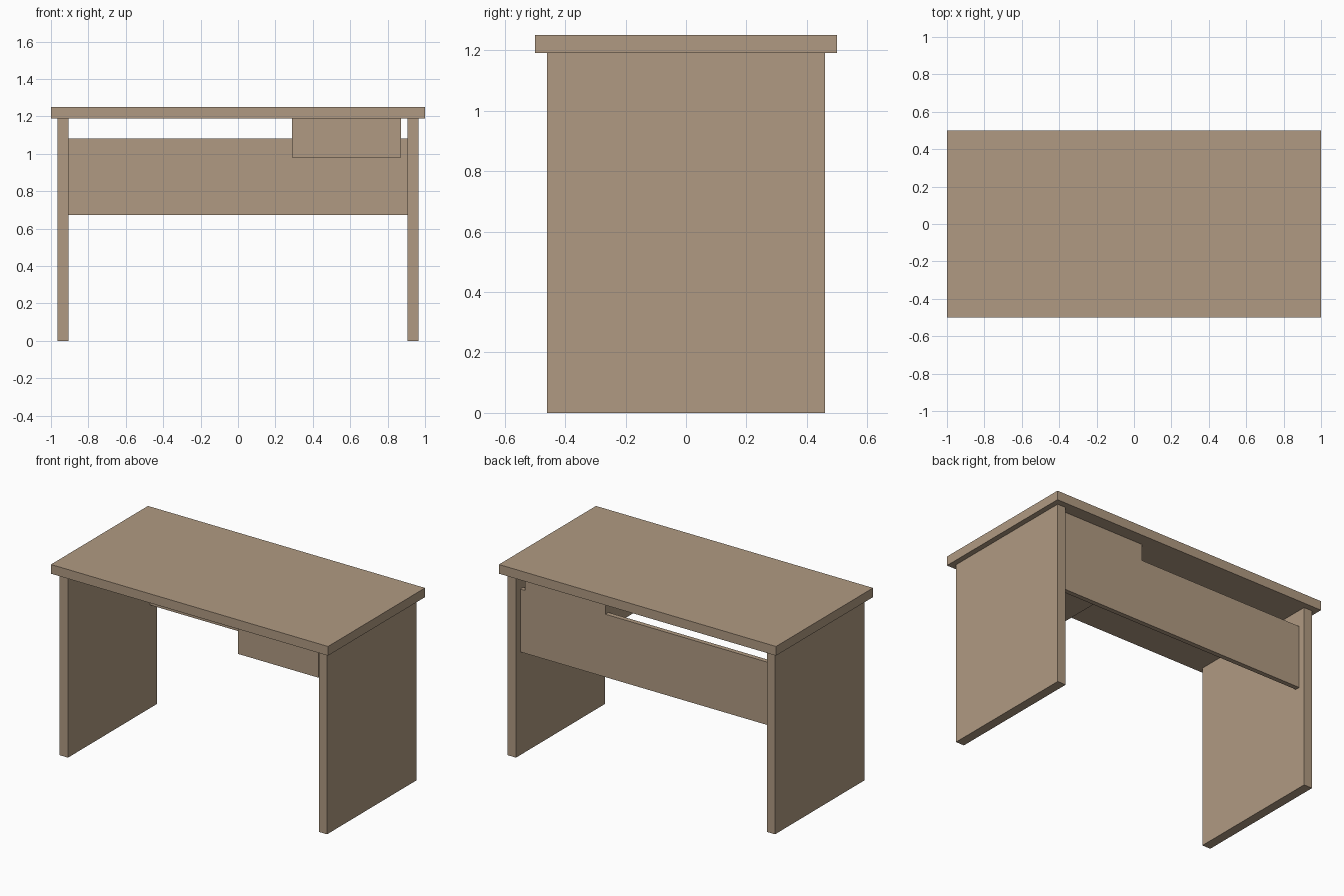
import bpy

cube = bpy.data.objects.get("Cube")
if cube:
    bpy.data.objects.remove(cube, do_unlink=True)

# Single wood colour
wood = bpy.data.materials.new("light_brown_wood")
wood.use_nodes = True
colour = (0.434, 0.323, 0.223, 1.0)
wood.diffuse_color = colour
wood.node_tree.nodes["Principled BSDF"].inputs["Base Color"].default_value = colour


def board(name, x, y, z):
    """Box spanning the given (low, high) range on each axis."""
    spans = (x, y, z)
    bpy.ops.mesh.primitive_cube_add(size=1, location=[(a + b) / 2 for a, b in spans])
    obj = bpy.context.object
    obj.name = obj.data.name = name
    obj.scale = [b - a for a, b in spans]
    bpy.ops.object.transform_apply(location=False, rotation=False, scale=True)
    obj.data.materials.append(wood)
    return obj


TOP, UNDERSIDE = 1.25, 1.19
LEG_OUT, LEG_IN = 0.965, 0.905
BACK = 0.416

# Desktop
board("desktop", (-1, 1), (-0.5, 0.5), (UNDERSIDE, TOP))

# Slab legs
board("left_leg", (LEG_IN, LEG_OUT), (-0.46, 0.46), (0, UNDERSIDE))
board("right_leg", (-LEG_OUT, -LEG_IN), (-0.46, 0.46), (0, UNDERSIDE))

# Panel across the back between the legs
board("modesty_panel", (-LEG_IN, LEG_IN), (0.385, BACK), (0.673, 1.083))

# Drawer box hanging under the desktop
board("drawer", (0.29, 0.872), (-BACK, BACK), (0.98, UNDERSIDE))
